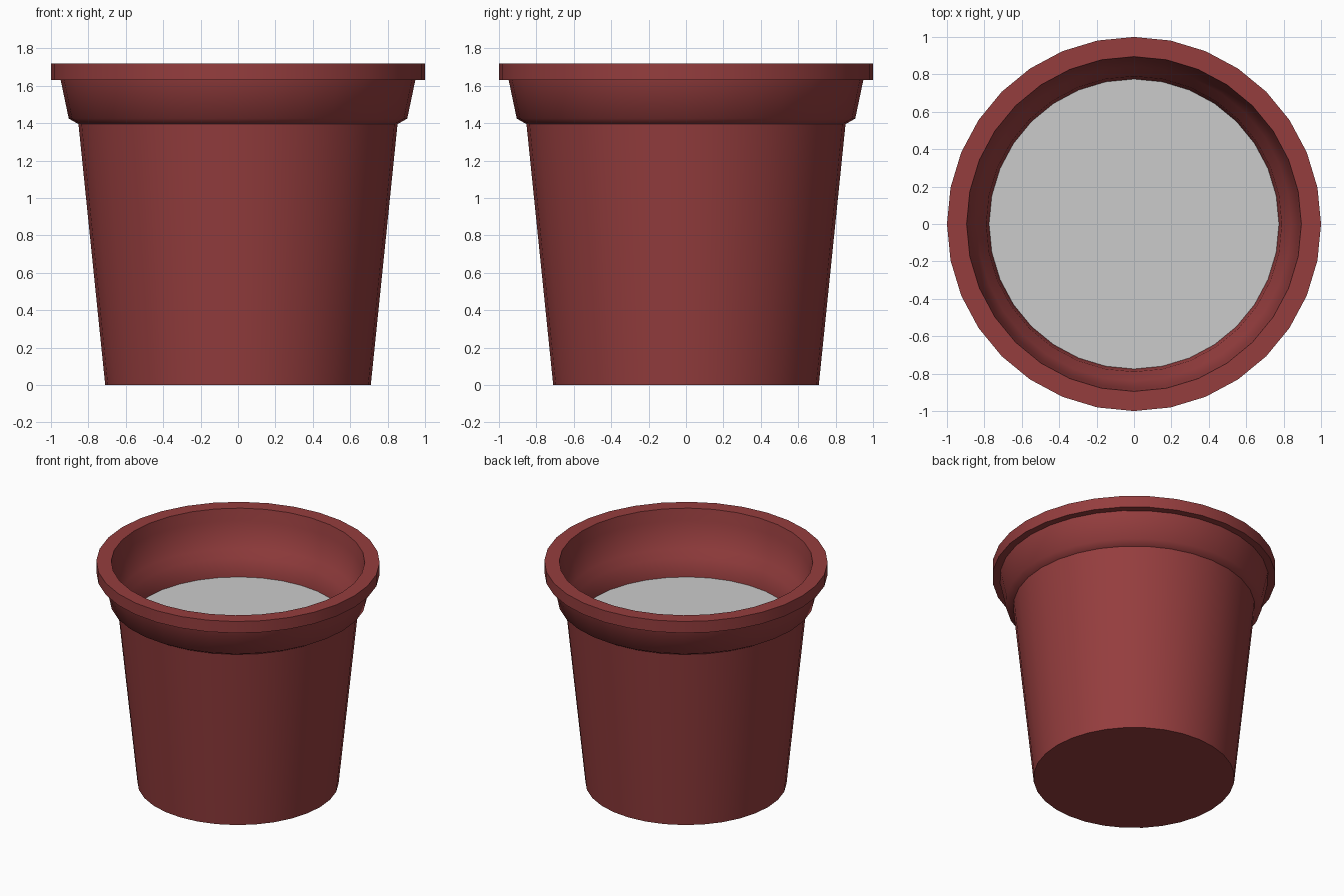
import bpy, bmesh, math

if "Cube" in bpy.data.objects:
    bpy.data.objects.remove(bpy.data.objects["Cube"])

SIDES = 32


def ring(bm, r, z):
    return [bm.verts.new((r * math.cos(math.tau * i / SIDES),
                          r * math.sin(math.tau * i / SIDES), z)) for i in range(SIDES)]


def lathe(name, profile, cap_start=False, cap_end=False, mat=None):
    """Spin a (radius, height) profile around z."""
    bm = bmesh.new()
    rings = [ring(bm, r, z) for r, z in profile]
    for a, b in zip(rings, rings[1:]):
        for i in range(SIDES):
            j = (i + 1) % SIDES
            bm.faces.new((a[i], a[j], b[j], b[i]))
    if cap_start:
        bm.faces.new(rings[0][::-1])
    if cap_end:
        bm.faces.new(rings[-1])
    me = bpy.data.meshes.new(name)
    bm.to_mesh(me)
    bm.free()
    ob = bpy.data.objects.new(name, me)
    bpy.context.collection.objects.link(ob)
    if mat:
        me.materials.append(mat)
    bpy.ops.object.select_all(action='DESELECT')
    ob.select_set(True)
    bpy.context.view_layer.objects.active = ob
    bpy.ops.object.shade_smooth_by_angle(angle=math.radians(50))
    return ob


terracotta = bpy.data.materials.new("terracotta")
terracotta.diffuse_color = (0.30, 0.047, 0.048, 1)
terracotta.use_nodes = True
terracotta.node_tree.nodes["Principled BSDF"].inputs["Base Color"].default_value = terracotta.diffuse_color

# Pot: tapered wall, flared collar, flat rim, then down the inside to the floor
lathe("pot", [
    (0.71, 0), (0.853, 1.395), (0.905, 1.425), (0.948, 1.63),
    (1.0, 1.63), (1.0, 1.72), (0.895, 1.72),
    (0.88, 1.63), (0.84, 1.43), (0.79, 1.38), (0.775, 1.24), (0.65, 0.07),
], cap_start=True, cap_end=True, mat=terracotta)

# Soil: flat disc filling the pot
lathe("soil", [(0.77, 1.22), (0.777, 1.24)], cap_start=True, cap_end=True)
